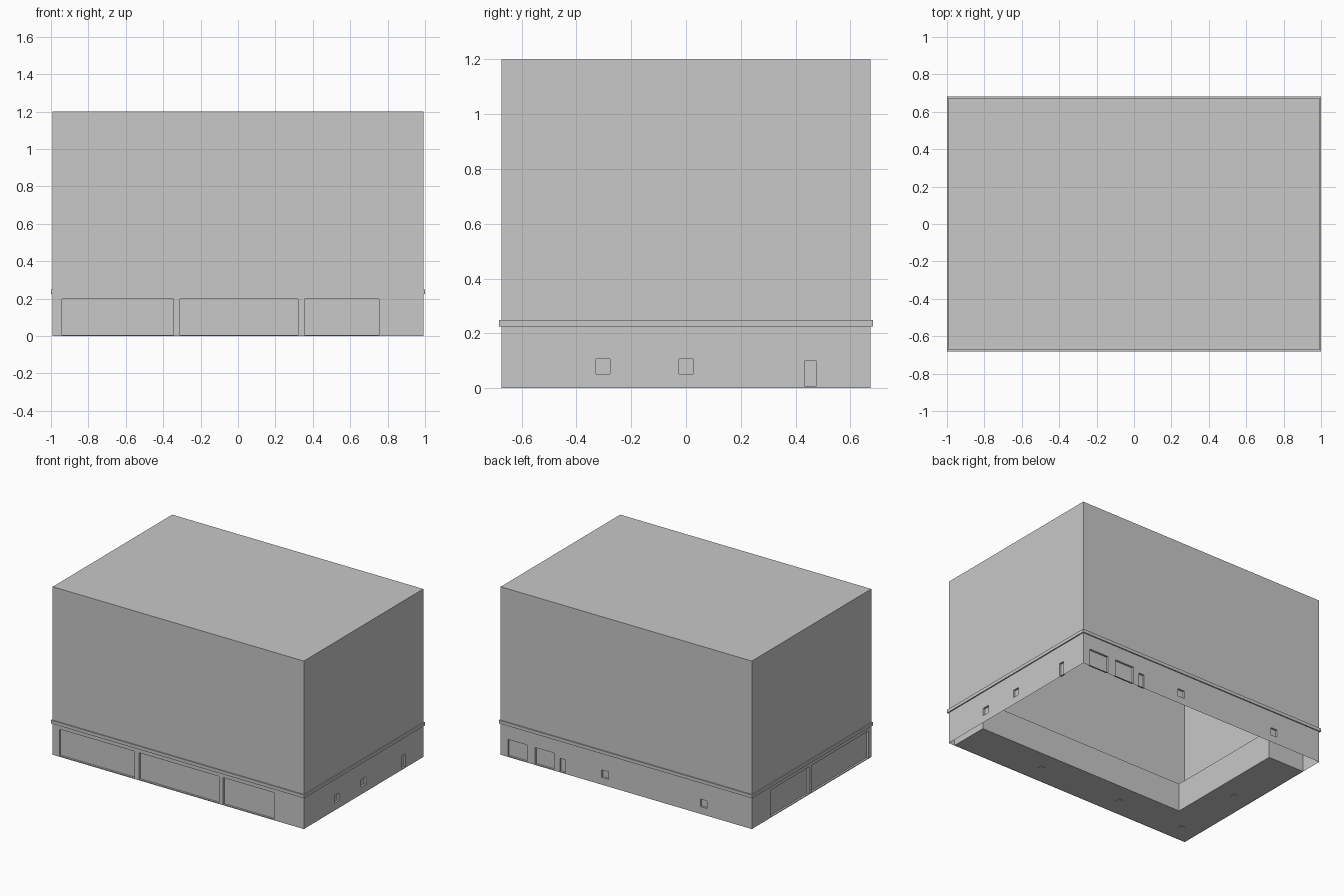
import bpy
import bmesh
from mathutils import Vector

cube = bpy.data.objects.get("Cube")
if cube:
    bpy.data.objects.remove(cube, do_unlink=True)

HX, HY, TOP = 0.992, 0.674, 1.2   # half width, half depth, height
SILL, HEAD = 0.006, 0.197         # display window bottom and top
RECESS = 0.014

grey = bpy.data.materials.new("plain_grey")
grey.use_nodes = True
colour = (0.58, 0.58, 0.58, 1)
grey.diffuse_color = colour
grey.node_tree.nodes["Principled BSDF"].inputs["Base Color"].default_value = colour


def finish(bm, name):
    bmesh.ops.remove_doubles(bm, verts=bm.verts, dist=0.0001)
    mesh = bpy.data.meshes.new(name)
    bm.to_mesh(mesh)
    bm.free()
    mesh.materials.append(grey)
    obj = bpy.data.objects.new(name, mesh)
    bpy.context.collection.objects.link(obj)
    return obj


def quad(bm, points):
    return bm.faces.new([bm.verts.new(p) for p in points])


def box(name, x0, x1, y0, y1, z0, z1):
    bm = bmesh.new()
    bmesh.ops.create_cube(bm, size=1)
    for v in bm.verts:
        v.co = Vector((x1 if v.co.x > 0 else x0,
                       y1 if v.co.y > 0 else y0,
                       z1 if v.co.z > 0 else z0))
    return finish(bm, name)


def wall(name, origin, along, half, openings):
    """Thin wall with recessed openings (start, end, bottom, top)."""
    origin, along, up = Vector(origin), Vector(along), Vector((0, 0, 1))
    inward = up.cross(along)

    def at(u, z, d=0):
        return origin + along * u + up * z + inward * d

    bm = bmesh.new()
    us = sorted({-half, half, *(u for o in openings for u in o[:2])})
    zs = sorted({0, TOP, *(z for o in openings for z in o[2:])})
    for a, b in zip(us, us[1:]):
        for c, d in zip(zs, zs[1:]):
            mu, mz = (a + b) / 2, (c + d) / 2
            if not any(o[0] < mu < o[1] and o[2] < mz < o[3] for o in openings):
                quad(bm, [at(a, c), at(b, c), at(b, d), at(a, d)])
    for a, b, c, d in openings:
        ring = [(a, c), (b, c), (b, d), (a, d)]
        quad(bm, [at(u, z, RECESS) for u, z in ring])
        for p, q in zip(ring, ring[1:] + ring[:1]):
            quad(bm, [at(*p), at(*q), at(*q, RECESS), at(*p, RECESS)])
    return finish(bm, name)


def window(centre):
    return (centre - 0.026, centre + 0.026, 0.052, 0.106)


def door(start, end, top):
    return (start, end, SILL, top)


# Outer walls: big display windows at front and left, small openings elsewhere
wall("front_wall", (0, -HY, 0), (1, 0, 0), HX,
     [door(-0.94, -0.345, HEAD), door(-0.31, 0.32, HEAD), door(0.355, 0.755, HEAD)])
wall("left_side_wall", (-HX, 0, 0), (0, -1, 0), HY,
     [door(-0.46, -0.03, HEAD), door(0.0, 0.64, HEAD)])
wall("right_side_wall", (HX, 0, 0), (0, 1, 0), HY,
     [window(-0.303), window(0), door(0.435, 0.475, 0.1)])
wall("back_wall", (0, HY, 0), (-1, 0, 0), HX,
     [door(-0.935, -0.785, 0.125), door(-0.72, -0.57, 0.125),
      door(-0.525, -0.48, 0.1), window(-0.168), window(0.612)])

# Flat roof
bm = bmesh.new()
quad(bm, [(-HX, -HY, TOP), (HX, -HY, TOP), (HX, HY, TOP), (-HX, HY, TOP)])
finish(bm, "roof")

# Trim band around the building, open in the middle
bm = bmesh.new()
signs = [(-1, -1), (1, -1), (1, 1), (-1, 1)]
profile = [(0, 0.225), (0.008, 0.225), (0.008, 0.248), (0, 0.248)]
for (ax, ay), (bx, by) in zip(signs, signs[1:] + signs[:1]):
    for (o, z), (p, w) in zip(profile, profile[1:]):
        quad(bm, [(ax * (HX + o), ay * (HY + o), z), (bx * (HX + o), by * (HY + o), z),
                  (bx * (HX + p), by * (HY + p), w), (ax * (HX + p), ay * (HY + p), w)])
finish(bm, "trim_band")

# L-shaped display room behind the big windows, with no floor under the rest
IX, IY, EX, EY = -0.708, -0.392, 0.942, 0.51
outline = [(-HX, -HY), (EX, -HY), (EX, IY), (IX, IY), (IX, EY), (-HX, EY)]
for name, z in (("display_floor", 0.002), ("display_ceiling", 0.203)):
    bm = bmesh.new()
    face = quad(bm, [(x, y, z) for x, y in outline])
    if z < 0.1:
        face.normal_flip()
    finish(bm, name)
bm = bmesh.new()
for (ax, ay), (bx, by) in zip(outline[1:], outline[2:]):
    quad(bm, [(ax, ay, 0.002), (bx, by, 0.002), (bx, by, 0.203), (ax, ay, 0.203)])
finish(bm, "display_partition")

# Columns in the display room
for i, (x, y) in enumerate([(0.33, -0.537), (-0.33, -0.537), (-0.854, -0.545), (-0.854, -0.013)]):
    box(f"column_{i + 1}", x - 0.017, x + 0.017, y - 0.017, y + 0.017, 0, 0.2)
